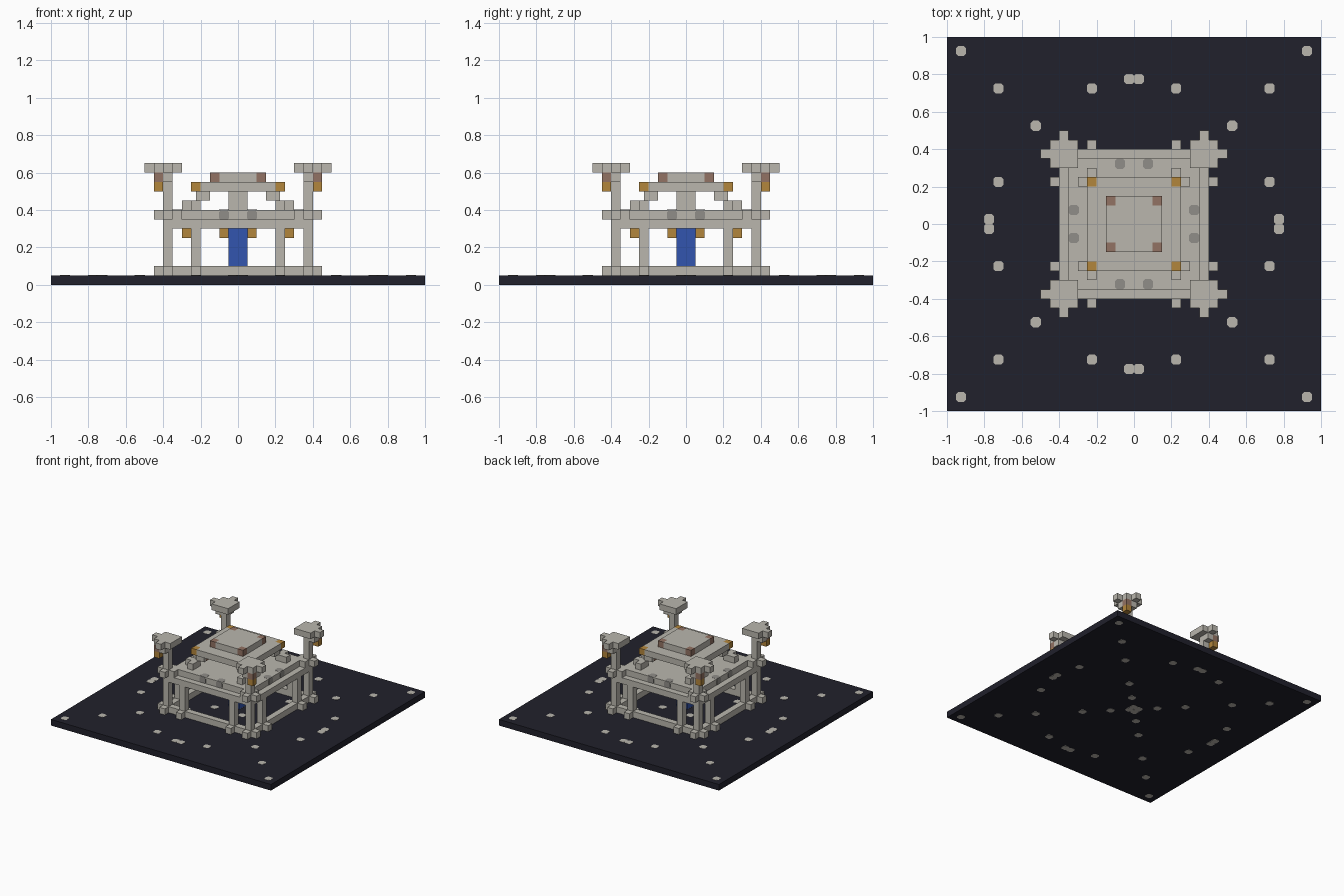
import bpy, math

cube = bpy.data.objects.get("Cube")
if cube:
    bpy.data.objects.remove(cube, do_unlink=True)

U = 0.05  # block size


def material(name, color):
    m = bpy.data.materials.new(name)
    m.use_nodes = True
    m.diffuse_color = (*color, 1)
    m.node_tree.nodes["Principled BSDF"].inputs["Base Color"].default_value = (*color, 1)
    return m


STONE = material("pale stone", (0.49, 0.47, 0.42))
GREY = material("grey stone", (0.28, 0.27, 0.25))
DARK = material("dark floor", (0.015, 0.015, 0.025))
GOLD = material("gold", (0.45, 0.24, 0.045))
BROWN = material("brown", (0.29, 0.17, 0.125))
BLUE = material("blue water", (0.032, 0.09, 0.43))


def make_mesh(name, verts, faces, mat):
    me = bpy.data.meshes.new(name)
    me.from_pydata(verts, [], faces)
    me.materials.append(mat)
    ob = bpy.data.objects.new(name, me)
    bpy.context.collection.objects.link(ob)
    return ob


def box(name, mat, x, y, z):
    """Box from ranges given in blocks."""
    x, y, z = (sorted(r) for r in (x, y, z))
    verts = [(a * U, b * U, c * U) for c in z for b in y for a in x]
    faces = [(0, 2, 3, 1), (4, 5, 7, 6), (0, 1, 5, 4),
             (2, 6, 7, 3), (0, 4, 6, 2), (1, 3, 7, 5)]
    return make_mesh(name, verts, faces, mat)


def four(name, mat, x, y, z, swap=False):
    """Repeat a box in the four corners, optionally mirrored on the diagonal."""
    for sx in (1, -1):
        for sy in (1, -1):
            box(name, mat, [sx * v for v in x], [sy * v for v in y], z)
            if swap:
                box(name + "_side", mat, [sx * v for v in y], [sy * v for v in x], z)


def disc(name, mat, centre, axis, flat_side=None):
    """Thin octagonal stud facing along an axis."""
    ring = [(0.55, 0.3), (0.3, 0.55), (-0.3, 0.55), (-0.55, 0.3),
            (-0.55, -0.3), (-0.3, -0.55), (0.3, -0.55), (0.55, -0.3)]
    verts = []
    for t in (-0.03, 0.03):
        for a, b in ring:
            p = [a, b]
            p.insert(axis, t)
            verts.append([(c + d) * U for c, d in zip(centre, p)])
    faces = [tuple(range(7, -1, -1)), tuple(range(8, 16))]
    faces += [(i, (i + 1) % 8, (i + 1) % 8 + 8, i + 8) for i in range(8)]
    return make_mesh(name, verts, faces, mat)


# Floor slab with studs on both faces
box("floor_slab", DARK, (-20, 20), (-20, 20), (0, 1))
spots = set()
for a, b in ((18.5, 18.5), (14.5, 14.5), (14.5, 4.5), (10.5, 10.5),
             (15.5, 0.5), (5.5, 5.5), (2.5, 2.5), (0.5, 0.5)):
    for sx in (1, -1):
        for sy in (1, -1):
            spots |= {(sx * a, sy * b), (sx * b, sy * a)}
for x, y in sorted(spots):
    disc("floor_stud", STONE, (x, y, 1.0), 2)
    disc("underside_stud", STONE, (x, y, 0.0), 2)

# Foot ring and outer feet
for s in (1, -1):
    box("foot_beam", STONE, (-8, 8), (s * 7, s * 8), (1, 2))
    box("foot_beam_side", STONE, (s * 7, s * 8), (-7, 7), (1, 2))
four("corner_foot", STONE, (7, 8), (8, 9), (1, 2), True)
four("inner_foot", STONE, (4, 5), (8, 9), (1, 2), True)

# Posts
four("corner_post", STONE, (7, 8), (7, 8), (2, 12))
four("inner_post", STONE, (4, 5), (7, 8), (2, 6), True)

# Water column and hanging lamps
box("water_column", BLUE, (-1, 1), (-1, 1), (1, 6))
four("centre_lamp", GOLD, (1, 2), (1, 2), (5, 6))
four("outer_lamp", GOLD, (5, 6), (5, 6), (5, 6))

# Main roof, two steps, with corner brackets
box("lower_roof", STONE, (-8, 8), (-8, 8), (6, 7))
box("upper_roof", STONE, (-7, 7), (-7, 7), (7, 8))
four("corner_bracket", STONE, (6, 9), (7, 8), (7, 8), True)

# Grey studs along the roof edge
for s in (1, -1):
    for t in (1.5, -1.5):
        disc("roof_stud", GREY, (t, s * 6.45, 8), 2)
        disc("roof_stud", GREY, (s * 6.45, t, 8), 2)
        disc("edge_stud", GREY, (t, s * 7, 7.45), 1)
        disc("edge_stud", GREY, (s * 7, t, 7.45), 0)

# Cupola supports
box("cupola_column", STONE, (-1, 1), (-1, 1), (8, 10))
four("cupola_foot", STONE, (4, 6), (4, 5), (8, 9))
four("cupola_foot_step", STONE, (4, 5), (5, 6), (8, 9))
four("cupola_arch", STONE, (3, 4.5), (4, 4.5), (9, 10))
four("cupola_arch_side", STONE, (4, 4.5), (3, 4), (9, 10))
four("cupola_arch_core", BROWN, (3, 4), (3, 4), (9, 10))

# Cupola slabs, as crosses filled by coloured corner blocks
for name, mat, r, z in (("cupola_slab", GOLD, 5, 10), ("cupola_top", BROWN, 3, 11)):
    box(name, STONE, (-r, r), (1 - r, r - 1), (z, z + 1))
    for s in (1, -1):
        box(name + "_edge", STONE, (1 - r, r - 1), (s * (r - 1), s * r), (z, z + 1))
    four(name + "_corner", mat, (r - 1, r), (r - 1, r), (z, z + 1))

# Tower caps with lanterns on the outer diagonal
four("tower_cap", STONE, (6, 9), (6, 9), (12, 13))
four("tower_cap_arm", STONE, (7, 8), (9, 10), (12, 13), True)
four("tower_neck", STONE, (7, 8), (8, 9), (11, 12), True)
four("lantern_top", BROWN, (8, 9), (8, 9), (11, 12))
four("lantern", GOLD, (8, 9), (8, 9), (10, 11))

# Make all face directions point outwards
import bmesh
for ob in bpy.context.collection.objects:
    if ob.type == "MESH":
        bm = bmesh.new()
        bm.from_mesh(ob.data)
        bmesh.ops.recalc_face_normals(bm, faces=bm.faces)
        bm.to_mesh(ob.data)
        bm.free()
